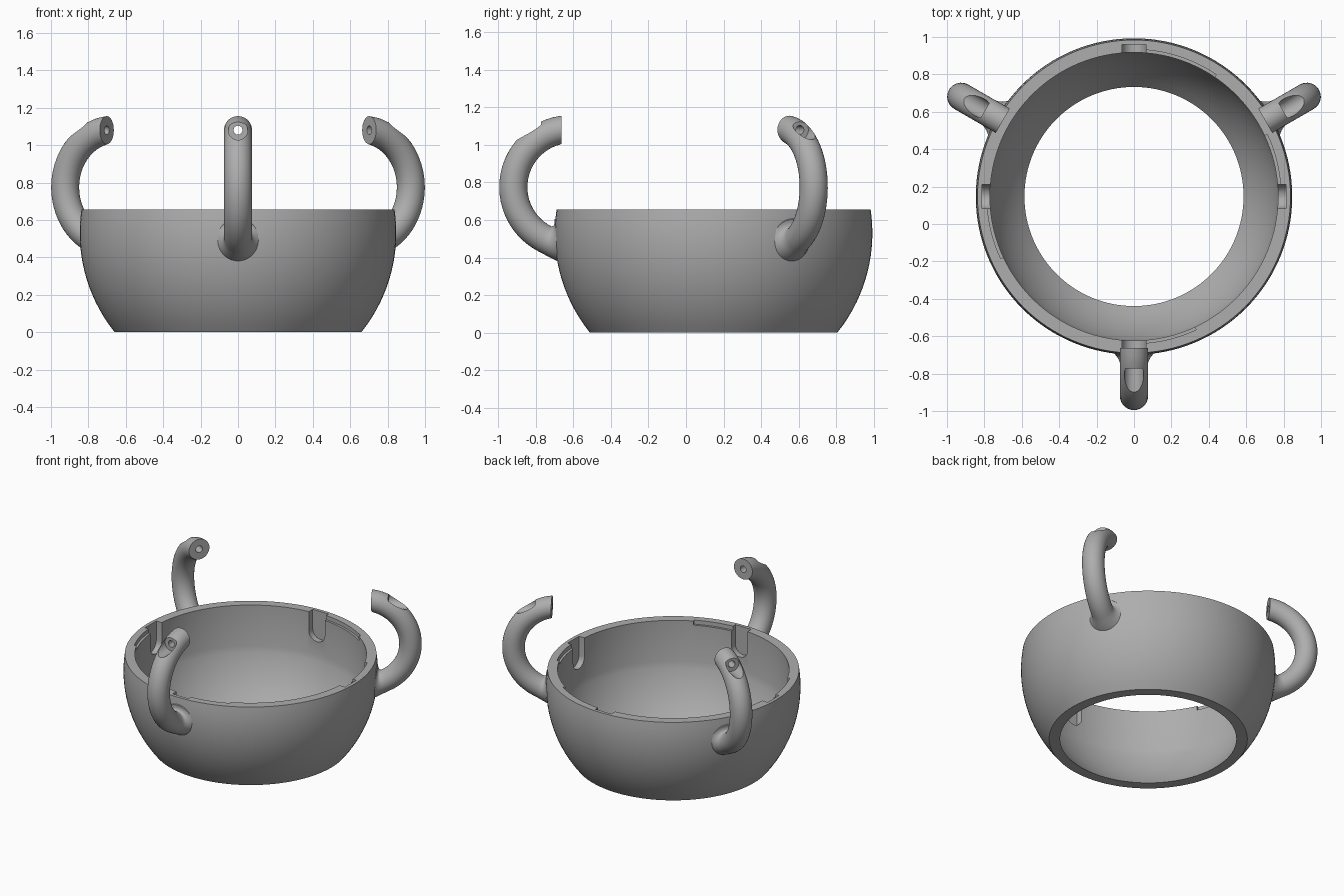
import bpy, bmesh, math
from mathutils import Matrix, Vector

cube = bpy.data.objects.get("Cube")
if cube:
    bpy.data.objects.remove(cube, do_unlink=True)

YC = 0.147            # bowl axis in y
EQUATOR = 0.53        # height of the widest ring
RIM = 0.655

grey = bpy.data.materials.new("grey_plastic")
grey.use_nodes = True
grey.diffuse_color = (0.42, 0.42, 0.42, 1)
bsdf = next(n for n in grey.node_tree.nodes if n.type == 'BSDF_PRINCIPLED')
bsdf.inputs["Base Color"].default_value = grey.diffuse_color


def skin(name, rings, loop=False):
    """Join rings of points into a solid; close it on itself or cap the ends."""
    bm = bmesh.new()
    rows = [[bm.verts.new(p) for p in ring] for ring in rings]
    pairs = list(zip(rows, rows[1:])) + ([(rows[-1], rows[0])] if loop else [])
    for a, b in pairs:
        for i in range(len(a)):
            j = (i + 1) % len(a)
            bm.faces.new((a[i], a[j], b[j], b[i]))
    if not loop:
        bm.faces.new(rows[0])
        bm.faces.new(rows[-1])
    bmesh.ops.recalc_face_normals(bm, faces=bm.faces)
    mesh = bpy.data.meshes.new(name)
    bm.to_mesh(mesh)
    bm.free()
    mesh.materials.append(grey)
    ob = bpy.data.objects.new(name, mesh)
    bpy.context.collection.objects.link(ob)
    return ob


def lathe(name, profile, start, end, steps, loop=False):
    rings = []
    for i in range(steps if loop else steps + 1):
        a = math.radians(start + (end - start) * i / steps)
        rings.append([(r * math.cos(a), r * math.sin(a), z) for r, z in profile])
    return skin(name, rings, loop)


def rod(name, x0, x1, z, radius, n=32):
    angles = [math.tau * i / n for i in range(n)]
    return skin(name, [[(x, radius * math.cos(a), z + radius * math.sin(a))
                        for a in angles] for x in (x0, x1)])


def cut(ob, cutter):
    cutter.hide_render = True
    mod = ob.modifiers.new("cut", 'BOOLEAN')
    mod.operation = 'DIFFERENCE'
    mod.solver = 'EXACT'
    mod.object = cutter
    bpy.context.view_layer.update()
    graph = bpy.context.evaluated_depsgraph_get()
    mesh = bpy.data.meshes.new_from_object(ob.evaluated_get(graph))
    ob.modifiers.clear()
    ob.data = mesh
    bpy.data.objects.remove(cutter, do_unlink=True)


def turn(ob, degrees):
    ob.data.transform(Matrix.Rotation(math.radians(degrees), 4, 'Z'))
    return ob


def finish(ob):
    ob.location.y = YC
    bpy.ops.object.select_all(action='DESELECT')
    ob.select_set(True)
    bpy.context.view_layer.objects.active = ob
    bpy.ops.object.shade_smooth_by_angle(angle=math.radians(30))


# Bowl: spherical outside, spherical floor turning into a straight inner wall
def ball(radius, z):
    return math.sqrt(radius ** 2 - (z - EQUATOR) ** 2)


outer = [(ball(0.846, RIM * i / 16), RIM * i / 16) for i in range(17)]
inner = [(ball(0.79, 0.355 * i / 8), 0.355 * i / 8) for i in range(9)]
bowl = lathe("bowl", outer + [(0.77, RIM)] + inner[::-1], 0, 360, 128, loop=True)

# Rounded slots in the inner wall, each with a shallow ledge running sideways
for angle, sweep in ((0, 25), (90, -34), (180, 25), (270, 25)):
    arc = [math.pi + math.pi * i / 12 for i in range(13)]
    outline = [(0.065 * math.cos(a), 0.515 + 0.065 * math.sin(a)) for a in arc]
    outline += [(0.065, 0.75), (-0.065, 0.75)]
    slot = skin("slot_cutter", [[(x, y, z) for y, z in outline] for x in (0.7, 0.812)])
    cut(bowl, turn(slot, angle))
    ledge = [(0.72, 0.625), (0.786, 0.625), (0.786, 0.7), (0.72, 0.7)]
    cut(bowl, lathe("ledge_cutter", ledge, angle, angle + sweep, 12))
finish(bowl)


# Curved arms: bent tube flaring into the bowl wall, with a bored tip
def arm(name, angle):
    cx, cz, bend, tube = 0.757, 0.775, 0.31, 0.075
    first, last = math.asin(0.053 / bend), math.pi - math.asin(0.143 / bend)
    path = []
    for i in range(29):
        a = first + (last - first) * i / 28
        path.append((cx + bend * math.sin(a), cz + bend * math.cos(a), tube))
    x0, z0, _ = path[-1]
    for i in range(1, 9):
        t = i / 8
        path.append((x0 - 0.08 * t, z0 - 0.04 * t + 0.03 * t * t, tube + 0.055 * t * t))

    rings = []
    for i, (x, z, radius) in enumerate(path):
        if i == 0:
            tangent = Vector((1, 0, 0))
        elif i == len(path) - 1:
            tangent = Vector((-1, 0, 0))
        else:
            a, b = path[i - 1], path[i + 1]
            tangent = Vector((b[0] - a[0], 0, b[1] - a[1])).normalized()
        side = Vector((0, 1, 0))
        up = tangent.cross(side)
        rings.append([Vector((x, 0, z)) + radius * (math.cos(k) * up + math.sin(k) * side)
                      for k in (math.tau * s / 32 for s in range(32))])
    ob = skin(name, rings)
    cut(ob, rod("counterbore_cutter", 0.92, 1.3, 1.08, 0.052))
    cut(ob, rod("screw_hole_cutter", 0.7, 1.25, 1.08, 0.024))
    finish(turn(ob, angle))


for name, angle in (("front_arm", 270), ("back_left_arm", 30), ("back_right_arm", 150)):
    arm(name, angle)
